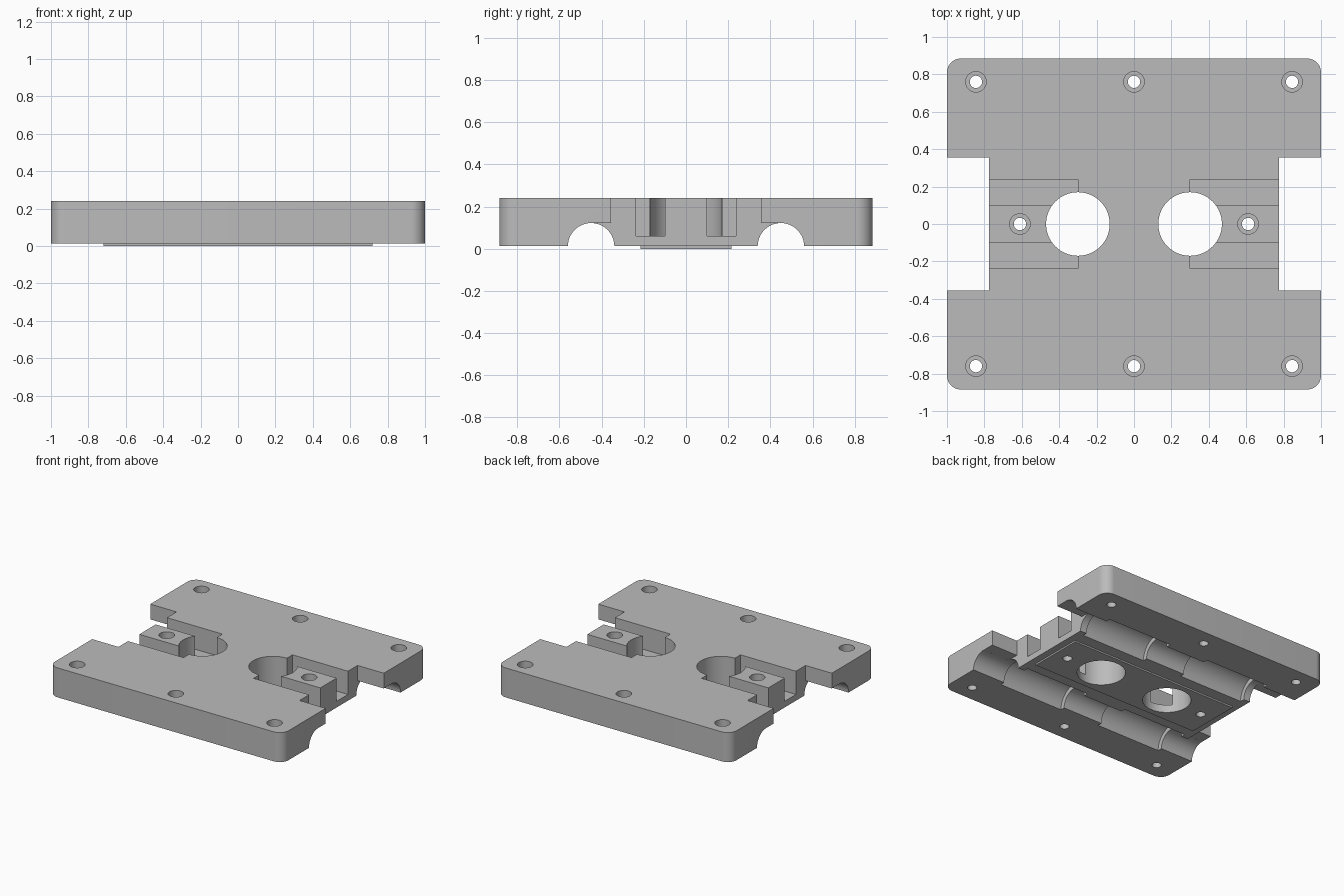
import bpy, bmesh
from math import pi
from mathutils import Matrix, Vector

cube = bpy.data.objects.get("Cube")
if cube:
    bpy.data.objects.remove(cube, do_unlink=True)

grey = bpy.data.materials.new("grey metal")
grey.use_nodes = True
GREY = (0.5, 0.5, 0.5, 1)
grey.diffuse_color = GREY
grey.node_tree.nodes["Principled BSDF"].inputs["Base Color"].default_value = GREY

BOTTOM, TOP = 0.012, 0.24


def make(name, bm):
    bmesh.ops.recalc_face_normals(bm, faces=bm.faces)
    mesh = bpy.data.meshes.new(name)
    bm.to_mesh(mesh)
    bm.free()
    mesh.materials.append(grey)
    ob = bpy.data.objects.new(name, mesh)
    bpy.context.collection.objects.link(ob)
    return ob


def box(name, x0, x1, y0, y1, z0, z1, radius=0):
    bm = bmesh.new()
    bmesh.ops.create_cube(bm, size=1)
    for v in bm.verts:
        v.co = Vector((x0 if v.co.x < 0 else x1,
                       y0 if v.co.y < 0 else y1,
                       z0 if v.co.z < 0 else z1))
    if radius:
        upright = [e for e in bm.edges
                   if abs(e.verts[0].co.z - e.verts[1].co.z) > 0.01]
        bmesh.ops.bevel(bm, geom=upright, offset=radius, segments=10,
                        profile=0.5, affect='EDGES')
    return make(name, bm)


def cylinder(name, centre, radius, length, along_x=False, sides=64):
    bm = bmesh.new()
    turn = Matrix.Rotation(pi / 2, 4, 'Y') if along_x else Matrix()
    bmesh.ops.create_cone(bm, cap_ends=True, segments=sides, radius1=radius,
                          radius2=radius, depth=length,
                          matrix=Matrix.Translation(centre) @ turn)
    return make(name, bm)


def prism_x(name, profile, x0, x1):
    # Extrudes a (y, z) outline along x
    bm = bmesh.new()
    face = bm.faces.new([bm.verts.new((x0, y, z)) for y, z in profile])
    new = bmesh.ops.extrude_face_region(bm, geom=[face])["geom"]
    verts = [g for g in new if isinstance(g, bmesh.types.BMVert)]
    bmesh.ops.translate(bm, verts=verts, vec=(x1 - x0, 0, 0))
    return make(name, bm)


def combine(target, tool, operation='DIFFERENCE'):
    tool.hide_render = True
    mod = target.modifiers.new(tool.name, 'BOOLEAN')
    mod.operation, mod.solver, mod.object = operation, 'EXACT', tool
    bpy.context.view_layer.objects.active = target
    bpy.ops.object.modifier_apply(modifier=mod.name)
    bpy.data.objects.remove(tool, do_unlink=True)


# Rounded plate with a thin raised pad underneath
plate = box("carriage_plate", -1, 1, -0.885, 0.885, BOTTOM, TOP, radius=0.075)
combine(plate, box("bottom_pad", -0.72, 0.72, -0.215, 0.215, 0, 0.05), 'UNION')

# Rod channels along x with wider bearing pockets
for sy in (-1, 1):
    y = sy * 0.45
    for sx in (-1, 1):
        combine(plate, cylinder("bearing_pocket", (sx * 0.445, y, BOTTOM),
                                0.145, 0.55, along_x=True))
    combine(plate, cylinder("rod_channel", (0, y, BOTTOM), 0.11, 2.2, along_x=True))

# Stepped end notches, large openings and the slots beside each tab
half = [(0.355, 0.4), (0.355, 0.122), (0.448, 0.122), (0.448, -0.1)]
notch = half + [(-y, z) for y, z in reversed(half)]
for s in (-1, 1):
    combine(plate, prism_x("end_notch", notch, s * 0.775, s * 1.1))
    for sy in (-1, 1):
        xs = sorted((s * 0.3, s * 0.9))
        ys = sorted((sy * 0.1, sy * 0.238))
        combine(plate, box("tab_slot", *xs, *ys, 0.06, 0.4))
    combine(plate, cylinder("large_opening", (s * 0.3, 0, 0.1), 0.17, 1))

# Counterbored screw holes
spots = [(x, y) for x in (-0.845, 0, 0.845) for y in (-0.76, 0.76)]
spots += [(-0.61, 0), (0.61, 0)]
for x, y in spots:
    combine(plate, cylinder("screw_hole", (x, y, 0.1), 0.033, 1, sides=32))
    combine(plate, cylinder("counterbore", (x, y, TOP), 0.055, 0.24, sides=32))

# Smooth round walls, crisp machined edges
for ob in bpy.context.selected_objects:
    ob.select_set(False)
plate.select_set(True)
bpy.context.view_layer.objects.active = plate
bpy.ops.object.shade_smooth_by_angle(angle=pi / 6)
